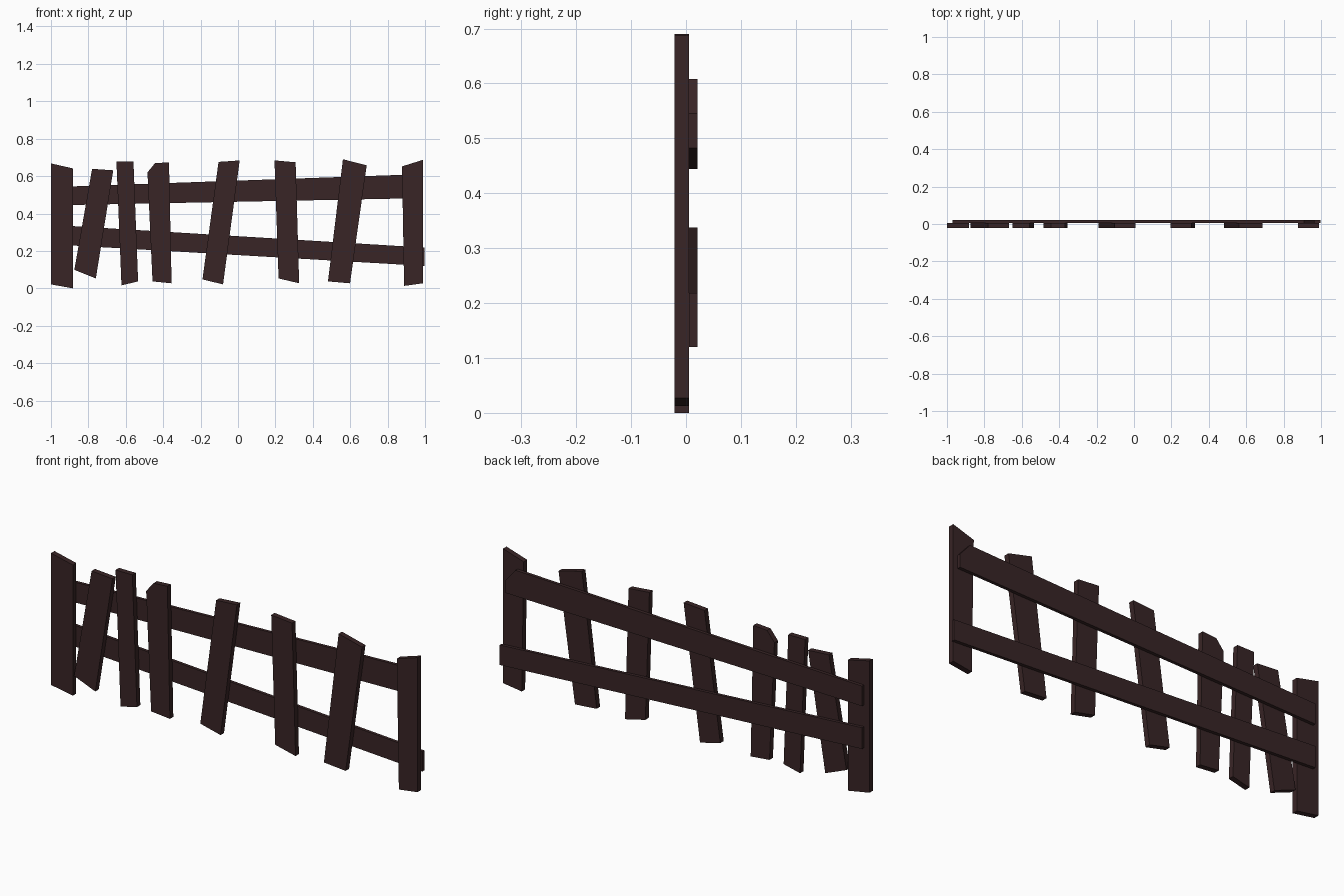
import bpy, bmesh

if "Cube" in bpy.data.objects:
    bpy.data.objects.remove(bpy.data.objects["Cube"])

wood = bpy.data.materials.new("dark_brown_wood")
wood.diffuse_color = (0.040, 0.018, 0.019, 1)
wood.use_nodes = True
wood.node_tree.nodes["Principled BSDF"].inputs["Base Color"].default_value = wood.diffuse_color


def board(name, outline, y0, y1):
    """Flat board: front outline (x, z) extruded from y0 to y1."""
    bm = bmesh.new()
    face = bm.faces.new([bm.verts.new((x, y0, z)) for x, z in outline])
    new = bmesh.ops.extrude_face_region(bm, geom=[face])["geom"]
    bmesh.ops.translate(bm, vec=(0, y1 - y0, 0),
                        verts=[v for v in new if isinstance(v, bmesh.types.BMVert)])
    bmesh.ops.recalc_face_normals(bm, faces=bm.faces)
    mesh = bpy.data.meshes.new(name)
    bm.to_mesh(mesh)
    bm.free()
    mesh.materials.append(wood)
    bpy.context.collection.objects.link(bpy.data.objects.new(name, mesh))


# Crooked upright pickets, left to right
pickets = [
    [(-1.0, .668), (-.882, .641), (-.882, 0), (-1.0, .021)],
    [(-.78, .639), (-.667, .631), (-.76, .053), (-.875, .099)],
    [(-.65, .679), (-.559, .679), (-.534, .037), (-.623, .016)],
    [(-.484, .62), (-.444, .669), (-.369, .674), (-.355, .027), (-.457, .037)],
    [(-.104, .676), (.009, .684), (-.08, .021), (-.19, .048)],
    [(.195, .684), (.308, .674), (.327, .027), (.217, .053)],
    [(.561, .69), (.688, .658), (.599, .027), (.481, .037)],
    [(.877, .652), (.989, .687), (.989, .027), (.888, .013)],
]
for i, outline in enumerate(pickets):
    board(f"picket_{i + 1}", outline, -.021, .0055)

# Two rails behind the pickets; the upper one has a clipped right corner
board("upper_rail", [(-.97, .542), (.91, .608), (.965, .545), (.965, .482), (-.97, .444)],
      .0055, .021)
board("lower_rail", [(-.97, .338), (.997, .218), (.997, .12), (-.97, .234)], .0055, .021)
